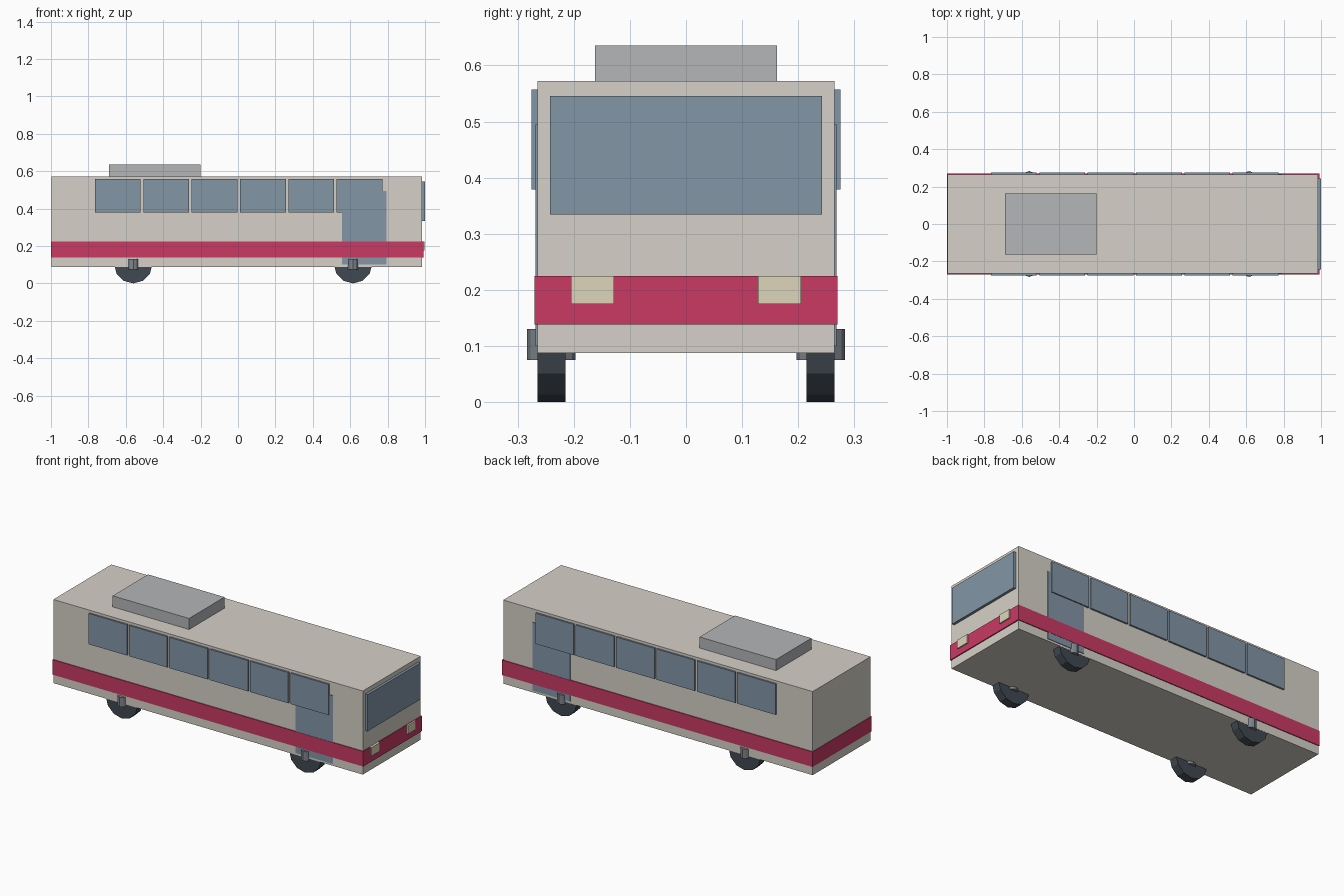
import bpy, math

if "Cube" in bpy.data.objects:
    bpy.data.objects.remove(bpy.data.objects["Cube"])


def material(name, rgb):
    # convert display colour to linear
    m = bpy.data.materials.new(name)
    m.diffuse_color = [(c / 255) ** 2.2 for c in rgb] + [1]
    m.use_nodes = True
    m.node_tree.nodes["Principled BSDF"].inputs["Base Color"].default_value = m.diffuse_color
    return m


CREAM = material("cream_paint", (213, 208, 199))
RED = material("red_paint", (200, 60, 100))
GLASS = material("blue_glass", (130, 149, 165))
LAMP = material("lamp_lens", (220, 213, 185))
RUBBER = material("dark_rubber", (66, 74, 82))
HUB = material("hub_metal", (125, 132, 138))
GREY = material("grey_metal", (178, 180, 182))


def box(name, x, y, z, mat):
    """Box from (min, max) ranges on each axis."""
    bpy.ops.mesh.primitive_cube_add(
        size=1, location=[(a + b) / 2 for a, b in (x, y, z)])
    o = bpy.context.object
    o.name = name
    o.scale = [abs(b - a) for a, b in (x, y, z)]
    bpy.ops.object.transform_apply(location=False, rotation=False, scale=True)
    o.data.materials.append(mat)
    return o


def cylinder(name, loc, scale, mat, rot=(0, 0, 0)):
    """Unit 12-sided cylinder (radius 1, depth 1), scaled along its own axes."""
    bpy.ops.mesh.primitive_cylinder_add(
        vertices=12, radius=1, depth=1, location=loc, rotation=rot)
    o = bpy.context.object
    o.name = name
    o.scale = scale
    bpy.ops.object.transform_apply(location=False, rotation=True, scale=True)
    o.data.materials.append(mat)
    return o


# Body shell, wrap-around stripe and roof unit
box("bus_body", (-0.997, 0.985), (-0.265, 0.265), (0.088, 0.572), CREAM)
box("side_stripe", (-1.0, 0.991), (-0.270, 0.270), (0.138, 0.225), RED)
box("roof_unit", (-0.69, -0.20), (-0.162, 0.162), (0.56, 0.636), GREY)

# Windscreen
box("windscreen", (0.975, 1.0), (-0.242, 0.242), (0.334, 0.546), GLASS)

for s, side in ((-1, "right"), (1, "left")):
    # Headlight
    box(f"headlight_{side}", (0.975, 0.998),
        sorted((s * 0.128, s * 0.205)), (0.175, 0.225), LAMP)

    # Door panel, just proud of the body
    box(f"door_{side}", (0.555, 0.795),
        sorted((s * 0.255, s * 0.2685)), (0.10, 0.495), GLASS)

    # Row of side windows
    for i in range(6):
        x = -0.765 + i * 0.2585
        box(f"window_{side}_{i + 1}", (x, x + 0.245),
            sorted((s * 0.255, s * 0.275)), (0.379, 0.557), GLASS)

    # Wheels with upright oval hubs
    for end, x in (("rear", -0.56), ("front", 0.615)):
        cylinder(f"wheel_{end}_{side}", (x, s * 0.2397, 0.1025),
                 (0.1025, 0.1025, 0.0495), RUBBER, (math.pi / 2, 0, 0))
        cylinder(f"hub_{end}_{side}", (x, s * 0.24, 0.1025),
                 (0.033, 0.043, 0.055), HUB)
